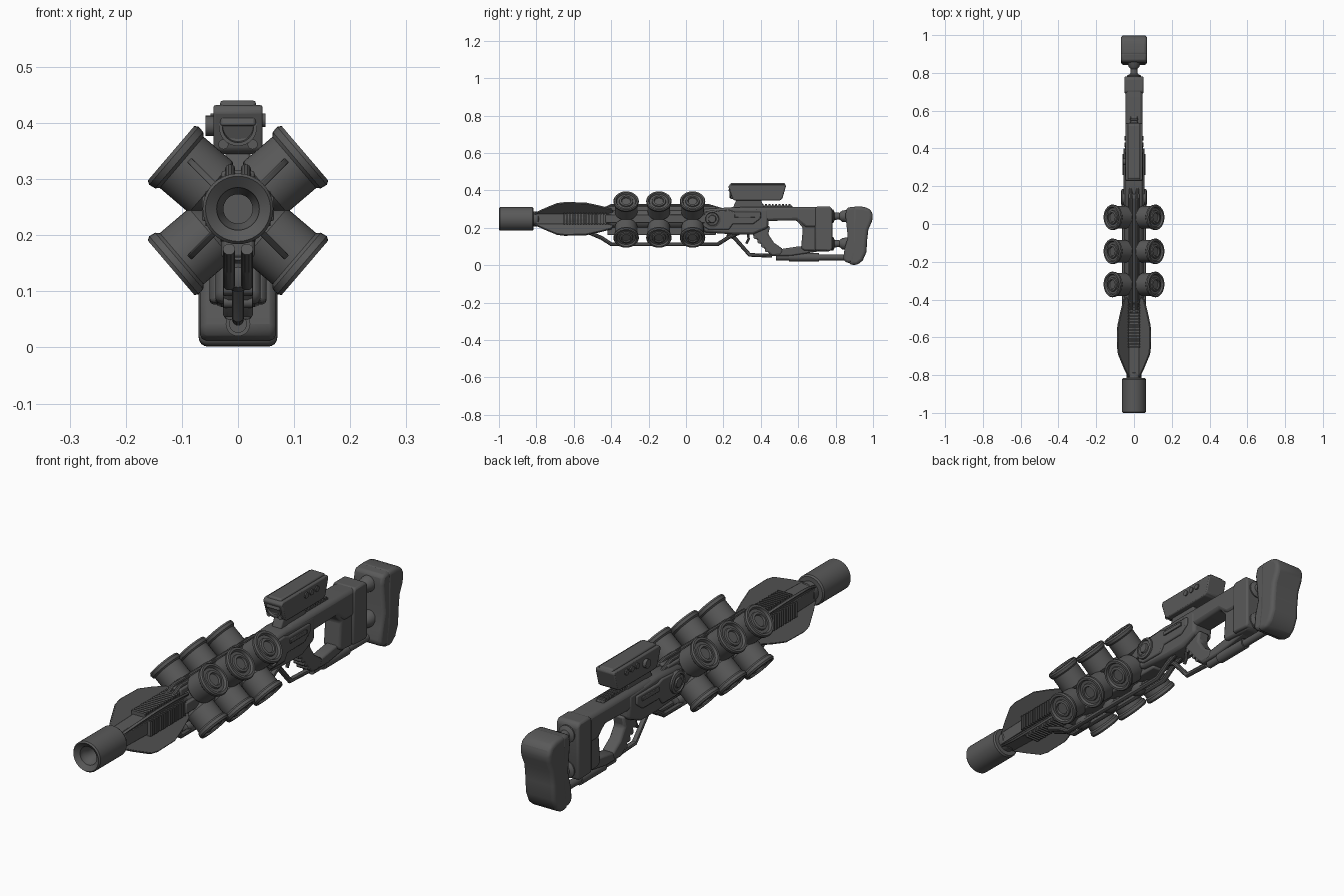
import bpy, bmesh, math
from mathutils import Matrix, Vector

cube = bpy.data.objects.get("Cube")
if cube:
    bpy.data.objects.remove(cube)

AXIS = 0.247  # height of the barrel line
metal = bpy.data.materials.new("dark_grey_metal")
metal.use_nodes = True
GREY = (0.1, 0.1, 0.1, 1)
metal.diffuse_color = GREY
metal.node_tree.nodes["Principled BSDF"].inputs["Base Color"].default_value = GREY
made = []


def finish(name, bm, bevel=0, matrix=None):
    bmesh.ops.recalc_face_normals(bm, faces=bm.faces)
    mesh = bpy.data.meshes.new(name)
    bm.to_mesh(mesh)
    bm.free()
    mesh.materials.append(metal)
    ob = bpy.data.objects.new(name, mesh)
    bpy.context.collection.objects.link(ob)
    if matrix:
        ob.matrix_world = matrix
    if bevel:
        mod = ob.modifiers.new("soft_edges", "BEVEL")
        mod.width, mod.segments, mod.limit_method = bevel, 2, "ANGLE"
    made.append(ob)
    return ob


def prism(name, outline, half, bevel=0.006, x=0, matrix=None):
    """Extrude a (y, z) outline across x."""
    bm = bmesh.new()
    face = bm.faces.new([bm.verts.new((x - half, y, z)) for y, z in outline])
    out = bmesh.ops.extrude_face_region(bm, geom=[face])["geom"]
    bmesh.ops.translate(bm, vec=(2 * half, 0, 0),
                        verts=[v for v in out if isinstance(v, bmesh.types.BMVert)])
    return finish(name, bm, bevel, matrix)


def block(name, y0, y1, z0, z1, half, bevel=0.006, x=0):
    return prism(name, [(y0, z0), (y1, z0), (y1, z1), (y0, z1)], half, bevel, x)


def lathe(name, profile, origin, direction, sides=32):
    """Spin a (radius, distance) profile around a direction."""
    bm = bmesh.new()
    rings = []
    for r, d in profile:
        if r == 0:
            rings.append([bm.verts.new((0, 0, d))] * sides)
        else:
            rings.append([bm.verts.new((r * math.cos(a), r * math.sin(a), d))
                          for a in (math.tau * i / sides for i in range(sides))])
    for a, b in zip(rings, rings[1:]):
        for i in range(sides):
            j = (i + 1) % sides
            bm.faces.new(list(dict.fromkeys((a[i], a[j], b[j], b[i]))))
    turn = Vector(direction).to_track_quat("Z", "Y").to_matrix().to_4x4()
    return finish(name, bm, 0, Matrix.Translation(origin) @ turn)


def rod(name, start, end, r, sides=20):
    d = Vector(end) - Vector(start)
    return lathe(name, [(0, 0), (r, 0), (r, d.length), (0, d.length)], start, d, sides)


def pipe(name, points, r):
    curve = bpy.data.curves.new(name, "CURVE")
    curve.dimensions = "3D"
    curve.bevel_depth, curve.bevel_resolution, curve.use_fill_caps = r, 3, True
    line = curve.splines.new("POLY")
    line.points.add(len(points) - 1)
    for p, co in zip(line.points, points):
        p.co = (*co, 1)
    temp = bpy.data.objects.new(name, curve)
    bm = bmesh.new()
    bpy.context.collection.objects.link(temp)
    bpy.context.view_layer.update()
    bm.from_mesh(temp.to_mesh())
    bpy.data.objects.remove(temp)
    finish(name, bm)


# Muzzle and barrel
lathe("muzzle", [(0, .1), (.026, .1), (.026, .05), (.036, .035), (.038, .015), (.058, 0),
                 (.063, .006), (.063, .178), (.058, .185), (0, .185)],
      (0, -1, AXIS), (0, 1, 0), 40)
lathe("barrel", [(0, 0), (.04, 0), (.04, .03), (.035, .035), (.035, .16), (.046, .18),
                 (.046, .4), (.055, .43), (.055, .95), (0, .95)],
      (0, -.82, AXIS), (0, 1, 0))

# Four diagonal fins and four ribbed cooling strips around the barrel
fin = [(-.81, .02), (-.81, .042), (-.76, .075), (-.69, .116), (-.65, .123), (-.54, .121),
       (-.47, .1), (-.4, .075), (-.37, .02)]
for k in range(4):
    around = Matrix.Translation((0, 0, AXIS)) @ Matrix.Rotation(math.pi * k / 2, 4, "Y")
    tilt = around @ Matrix.Rotation(math.pi / 4, 4, "Y")
    prism("cooling_fin", fin, .0055, .002, matrix=tilt)
    prism("cooling_strip_base", [(-.8, .02), (-.8, .036), (-.4, .05), (-.4, .02)], .027, .002, matrix=around)
    for i in range(16):
        y = -.655 + i * .0148
        prism("cooling_rib", [(y, .02), (y + .008, .02), (y + .008, .058), (y, .056)],
              .031, 0, matrix=around)

# Canister bank: three rows of four
can = [(0, .045), (.04, .045), (.055, .058), (.06, .064), (.06, .132), (.066, .138), (.068, .15),
       (.064, .157), (.055, .157), (.05, .147), (.038, .147), (.036, .154), (.026, .156),
       (.023, .149), (0, .149)]
rows = (-.32, -.145, .035)
for y in rows:
    for sx in (-1, 1):
        for sz in (-1, 1):
            lathe("canister", can, (0, y, .244), (sx * .76, 0, sz * .65), 36)
    lathe("canister_collar", [(0, -.045), (.05, -.045), (.062, -.03), (.062, .03),
                              (.05, .045), (0, .045)], (0, y, AXIS), (0, 1, 0))
    lathe("lower_coupling", [(0, -.04), (.018, -.035), (.026, -.015), (.026, .015),
                             (.018, .035), (0, .04)], (0, y, .125), (0, 1, 0), 20)

# Spine and side rails between the canisters
block("canister_spine", -.42, .16, .16, .315, .03)
for sx in (-1, 1):
    block("side_rail", -.43, .14, .225, .27, .012, .004, sx * .052)
    pipe("top_pipe", [(sx * .014, -.47, .285), (sx * .014, -.4, .318), (sx * .014, .12, .318),
                      (sx * .02, .2, .295)], .009)
    pipe("bottom_pipe", [(sx * .016, -.52, .175), (sx * .016, -.45, .145), (sx * .016, -.4, .112),
                         (sx * .016, .17, .112), (sx * .016, .23, .15), (sx * .016, .3, .18)], .011)

# Receiver with round side covers
prism("receiver", [(.07, .2), (.1, .175), (.25, .165), (.36, .165), (.44, .2), (.44, .3),
                   (.25, .31), (.1, .3), (.07, .28)], .048, .012)
prism("receiver_plate", [(.09, .21), (.12, .19), (.23, .19), (.25, .22), (.36, .22), (.4, .25),
                         (.4, .285), (.26, .285), (.23, .295), (.1, .285)], .056, .005)
for sx in (-1, 1):
    lathe("round_cover", [(0, 0), (.046, 0), (.046, .014), (.036, .018), (.033, .012),
                          (.022, .012), (.019, .018), (0, .018)],
          (sx * .05, .14, .247), (sx, 0, 0))
    block("bolt_slot", .26, .37, .255, .272, .004, .002, sx * .057)

# Stock
prism("stock_tube", [(.24, .25), (.4, .235), (.59, .24), (.64, .2), (.78, .2), (.78, .305),
                     (.7, .312), (.3, .312), (.24, .3)], .046, .014)
prism("stock_block", [(.615, .09), (.63, .078), (.765, .072), (.78, .085), (.78, .3),
                      (.64, .3), (.58, .25), (.625, .2)], .04, .01)
prism("stock_end_cap", [(.69, .08), (.775, .076), (.782, .09), (.782, .3), (.77, .314),
                        (.7, .314), (.69, .3)], .051, .008)
prism("grip", [(.34, .2), (.45, .21), (.44, .165), (.47, .12), (.52, .085), (.51, .055),
               (.46, .05), (.43, .075), (.39, .125), (.355, .165)], .027, .009)
prism("lower_brace", [(.45, .05), (.56, .05), (.72, .075), (.72, .105), (.6, .1), (.5, .085)], .025, .007)
for i in range(4):
    rod("grip_ridge", (-.026, .372 + i * .02, .15 - i * .023),
        (.026, .372 + i * .02, .15 - i * .023), .011, 12)

# Trigger and guard
pipe("trigger_guard", [(0, .22, .165), (0, .26, .145), (0, .34, .055), (0, .46, .05)], .011)
pipe("trigger", [(0, .33, .175), (0, .335, .14), (0, .322, .115)], .007)

# Lower rod and buffer posts to the butt
rod("lower_rod", (0, .48, .042), (0, .88, .042), .016)
rod("lower_rod_sleeve", (0, .55, .042), (0, .71, .042), .022)
for z in (.262, .115):
    lathe("buffer_post", [(0, 0), (.036, 0), (.036, .012), (.02, .02), (.018, .045),
                          (.03, .06), (.034, .09), (0, .09)], (0, .775, z), (0, 1, 0), 24)

# Butt plate and pad
prism("butt_frame", [(.852, .27), (.86, .308), (.91, .313), (.91, .012), (.858, .012),
                     (.84, .03), (.848, .09), (.865, .15)], .068, .012)
pad = prism("butt_pad", [(.89, .314), (.95, .312), (.985, .3), (1, .27), (.995, .235), (.975, .19),
                         (.968, .13), (.965, .07), (.945, .025), (.915, 0), (.87, .004),
                         (.885, .1)], .07, .022)
pad.modifiers[0].segments = 4

# Top rail
block("rail_base", .27, .57, .3, .318, .018, .003)
for i in range(9):
    block("rail_tooth", .405 + i * .018, .415 + i * .018, .315, .326, .02, .001)

# Sight
prism("sight_mount", [(.25, .305), (.42, .305), (.4, .35), (.27, .35)], .022, .005)
prism("sight_body", [(.25, .352), (.262, .345), (.5, .345), (.515, .355), (.535, .425),
                     (.53, .432), (.235, .432), (.226, .42)], .044, .01)
prism("sight_hood", [(.225, .395), (.31, .395), (.33, .425), (.535, .425), (.525, .44), (.24, .44)], .032, .005)
lathe("sight_lens", [(0, .012), (.026, .006), (.028, -.004), (.034, -.004), (.034, .03),
                     (0, .03)], (0, .236, .393), (0, 1, 0))
for sx in (-1, 1):
    rod("sight_lamp", (sx * .026, .238, .362), (sx * .026, .27, .362), .009, 16)
    for y in (.385, .42, .455):
        rod("sight_button", (sx * .04, y, .405), (sx * .049, y, .405), .012, 16)
rod("sight_knob", (-.04, .33, .395), (-.058, .33, .395), .018, 20)

# Smooth shading with sharp edges kept
bpy.ops.object.select_all(action="DESELECT")
for ob in made:
    ob.select_set(True)
bpy.context.view_layer.objects.active = made[0]
bpy.ops.object.shade_smooth_by_angle(angle=math.radians(35))
